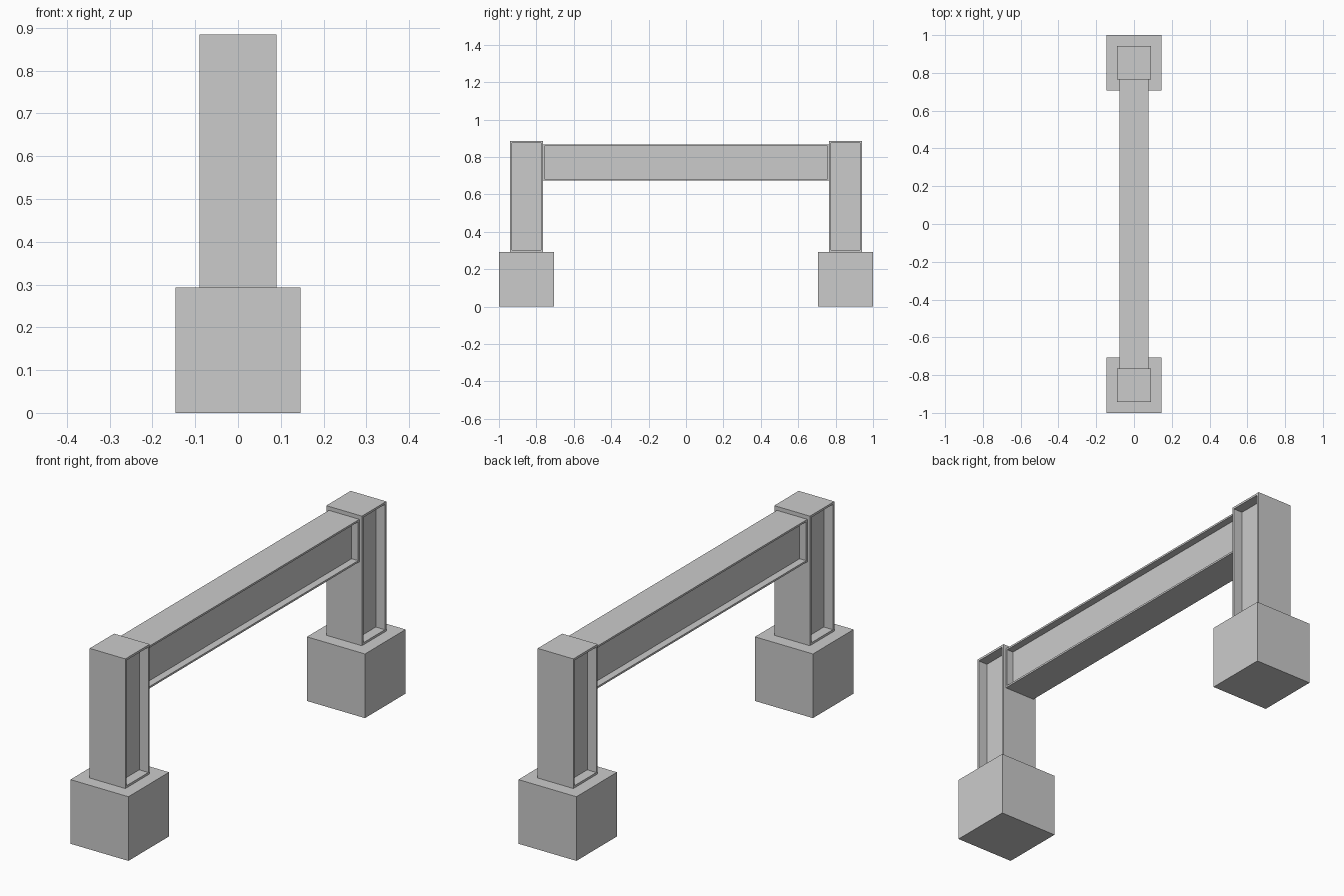
import bpy, bmesh
from mathutils import Vector, Matrix

if "Cube" in bpy.data.objects:
    bpy.data.objects.remove(bpy.data.objects["Cube"])


def block(name, center, size, inset=0, depth=0):
    """Box, optionally with recessed panels on both x faces."""
    bm = bmesh.new()
    bmesh.ops.create_cube(bm, size=1, matrix=Matrix.Diagonal((*size, 1)))
    bm.normal_update()
    if depth:
        for side in (-1, 1):
            face = next(f for f in bm.faces if f.normal.x * side > 0.9)
            # thin rim, then push the panel straight inwards
            bmesh.ops.inset_individual(bm, faces=[face], thickness=inset)
            panel = bmesh.ops.extrude_discrete_faces(bm, faces=[face])["faces"][0]
            bmesh.ops.translate(bm, verts=panel.verts, vec=Vector((-side * depth, 0, 0)))
            bm.normal_update()
    bmesh.ops.recalc_face_normals(bm, faces=bm.faces)
    mesh = bpy.data.meshes.new(name)
    bm.to_mesh(mesh)
    bm.free()
    obj = bpy.data.objects.new(name, mesh)
    obj.location = center
    bpy.context.collection.objects.link(obj)
    return obj


BASE = 0.293
POST_TOP = 0.885
Y = 1 - BASE / 2

# Footings and posts at both ends
for label, s in (("front", -1), ("back", 1)):
    block(f"{label}_footing", (0, s * Y, BASE / 2), (BASE, BASE, BASE))
    block(f"{label}_post", (0, s * Y, (BASE + POST_TOP) / 2),
          (0.18, 0.176, POST_TOP - BASE), 0.014, 0.046)

# Crossbeam between the posts
block("crossbeam", (0, 0, 0.77), (0.154, 2 * (Y - 0.088), 0.194), 0.012, 0.033)
